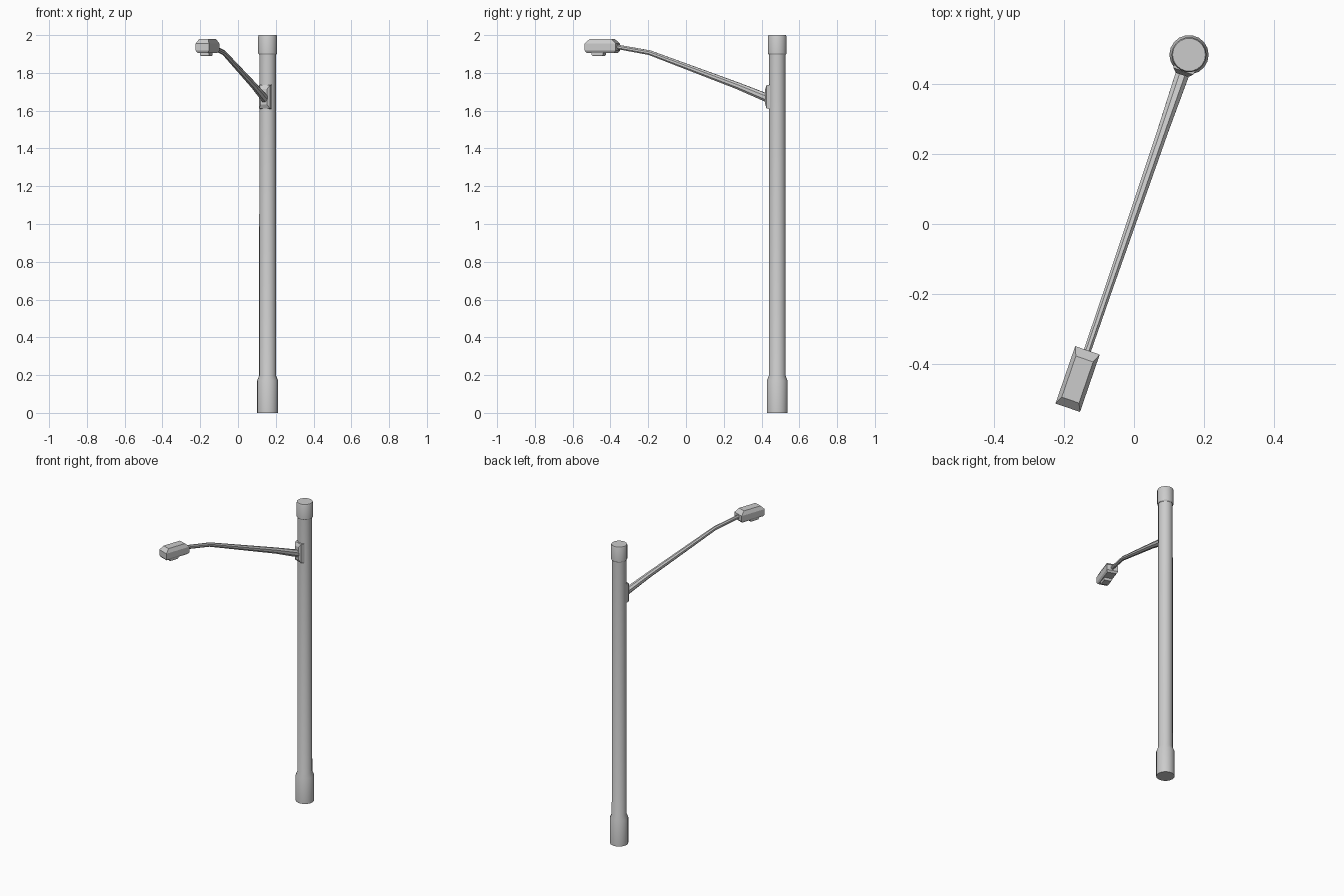
import bpy, bmesh, math
from mathutils import Vector

if "Cube" in bpy.data.objects:
    bpy.data.objects.remove(bpy.data.objects["Cube"])

POLE = Vector((0.157, 0.483, 0))
OUT = Vector((-0.325, -0.946, 0)).normalized()    # direction the arm reaches
SIDE = Vector((-OUT.y, OUT.x, 0))
UP = Vector((0, 0, 1))


def at(u, s, z):
    """Point u along the arm direction, s sideways, z high."""
    return POLE + OUT * u + SIDE * s + UP * z


def loft(name, rings, smooth=False):
    """Skin a list of closed rings and cap both ends."""
    bm = bmesh.new()
    vs = [[bm.verts.new(p) for p in r] for r in rings]
    n = len(vs[0])
    for a, b in zip(vs, vs[1:]):
        for i in range(n):
            j = (i + 1) % n
            bm.faces.new((a[i], a[j], b[j], b[i]))
    bm.faces.new(vs[0][::-1])
    bm.faces.new(vs[-1])
    bmesh.ops.recalc_face_normals(bm, faces=bm.faces)
    me = bpy.data.meshes.new(name)
    bm.to_mesh(me)
    bm.free()
    ob = bpy.data.objects.new(name, me)
    bpy.context.collection.objects.link(ob)
    if smooth:
        bpy.ops.object.select_all(action='DESELECT')
        ob.select_set(True)
        bpy.context.view_layer.objects.active = ob
        bpy.ops.object.shade_smooth_by_angle(angle=math.radians(30))
    return ob


def turned(name, profile, sides=18):
    angles = [2 * math.pi * i / sides for i in range(sides)]
    return loft(name, [[POLE + Vector((r * math.cos(a), r * math.sin(a), z))
                        for a in angles] for r, z in profile], True)


def box_ring(u0, u1, w, z):
    return [at(u0, -w, z), at(u1, -w, z), at(u1, w, z), at(u0, w, z)]


# Pole with wide foot, and the cap on top
turned("pole", [(0.056, 0), (0.056, 0.17), (0.045, 0.197), (0.044, 1.91)])
turned("pole_cap", [(0.046, 1.897), (0.05, 1.903), (0.05, 1.993), (0.047, 2.0)])

# Chamfered mounting plate for the arm
loft("arm_bracket", [[at(u, -w, lo), at(u, w, lo), at(u, w, hi), at(u, -w, hi)]
                     for u, w, lo, hi in ((0.025, 0.034, 1.608, 1.738),
                                          (0.05, 0.030, 1.612, 1.735),
                                          (0.061, 0.018, 1.632, 1.715))])

# Tapered arm with one bend near the lamp
path = [(0.04, 1.661, 0.024), (0.22, 1.731, 0.019), (0.715, 1.907, 0.0135), (0.92, 1.942, 0.0125)]
rings = []
for i, (u, z, r) in enumerate(path):
    a, b = path[max(i - 1, 0)], path[min(i + 1, 3)]
    t = math.atan2(b[1] - a[1], b[0] - a[0])
    rings.append([at(u - math.sin(t) * r * math.sin(k), r * math.cos(k) * 0.9,
                     z + math.cos(t) * r * math.sin(k))
                  for k in (math.pi * j / 4 + math.pi / 8 for j in range(8))])
loft("arm", rings, True)

# Lamp head with chamfered top and bottom edges
loft("lamp_head", [box_ring(0.902, 1.058, 0.029, 1.906),
                   box_ring(0.892, 1.065, 0.037, 1.918),
                   box_ring(0.892, 1.065, 0.037, 1.955),
                   box_ring(0.918, 1.042, 0.026, 1.979)])

# Lens under the lamp head
loft("lens", [box_ring(0.972, 1.026, 0.022, 1.89),
              box_ring(0.968, 1.030, 0.025, 1.896),
              box_ring(0.968, 1.030, 0.025, 1.91)])
